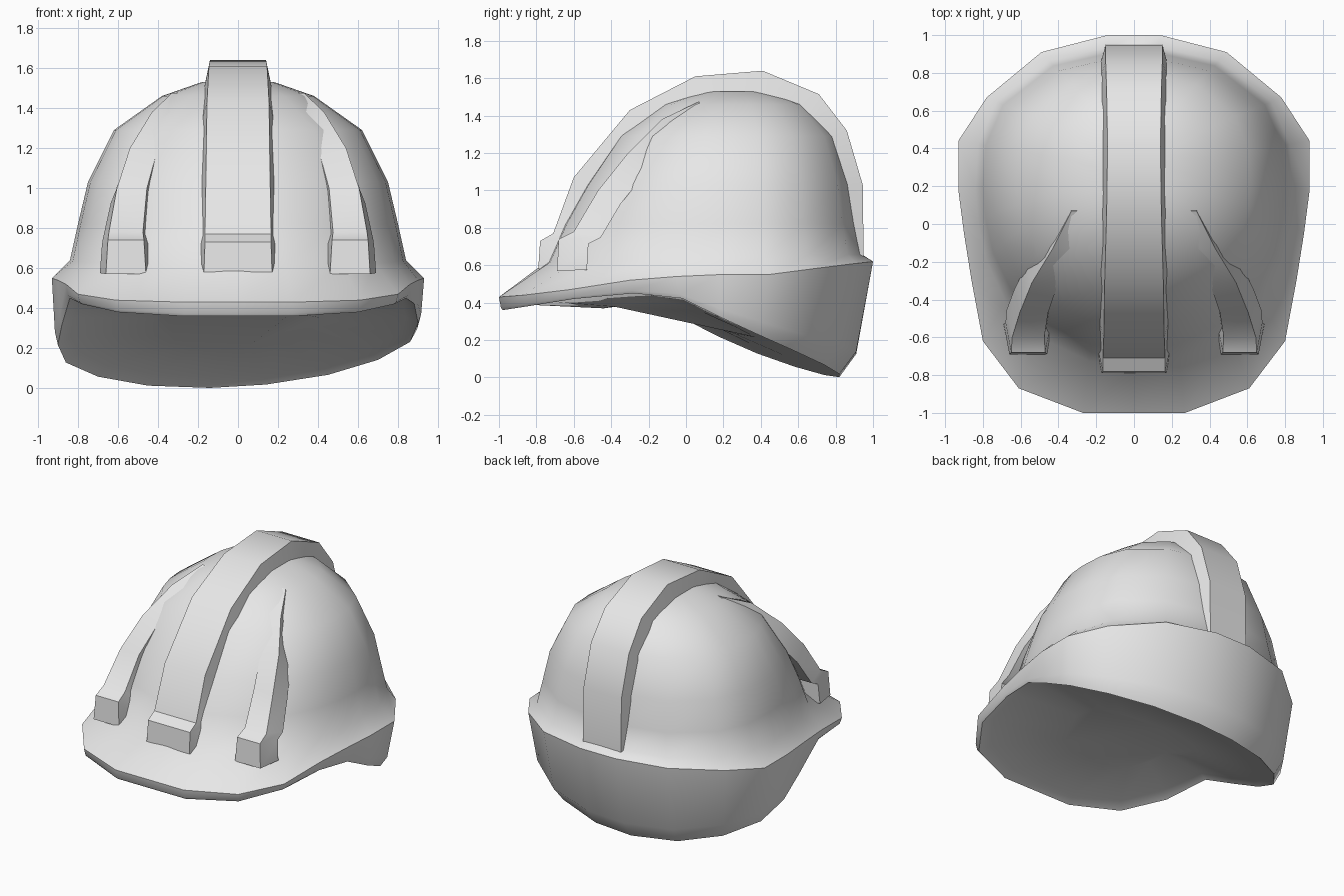
import bpy, math
from mathutils import Vector

if "Cube" in bpy.data.objects:
    bpy.data.objects.remove(bpy.data.objects["Cube"])

mat = bpy.data.materials.new("light_grey")
mat.diffuse_color = (0.8, 0.8, 0.8, 1)
mat.use_nodes = True
mat.node_tree.nodes["Principled BSDF"].inputs["Base Color"].default_value = mat.diffuse_color


def make(name, verts, faces, angle=40):
    me = bpy.data.meshes.new(name)
    me.from_pydata([tuple(v) for v in verts], [], faces)
    me.materials.append(mat)
    ob = bpy.data.objects.new(name, me)
    bpy.context.collection.objects.link(ob)
    bpy.ops.object.select_all(action='DESELECT')
    bpy.context.view_layer.objects.active = ob
    ob.select_set(True)
    bpy.ops.object.mode_set(mode='EDIT')
    bpy.ops.mesh.select_all(action='SELECT')
    bpy.ops.mesh.normals_make_consistent(inside=False)
    bpy.ops.object.mode_set(mode='OBJECT')
    bpy.ops.object.shade_smooth_by_angle(angle=math.radians(angle))
    return ob


def loft(rings, closed):
    """Quads between successive rings; returns vertices and faces."""
    n = len(rings[0])
    verts = [v for r in rings for v in r]
    faces = []
    for i in range(len(rings) - 1):
        for j in range(n if closed else n - 1):
            k = (j + 1) % n
            faces.append((i * n + j, i * n + k, (i + 1) * n + k, (i + 1) * n + j))
    return verts, faces


def mirror_ring(half):
    return [Vector(p) for p in half] + [Vector((-x, y, z)) for x, y, z in half[-2:0:-1]]


# Rim outlines, front centre round to back centre
upper = mirror_ring([(0, -1, .43), (.27, -1, .43), (.61, -.87, .44), (.80, -.62, .47),
                     (.86, -.30, .52), (.90, -.05, .54), (.93, .18, .55), (.93, .44, .55),
                     (.78, .67, .58), (.49, .91, .61), (.14, 1, .62), (0, 1, .62)])
lower = mirror_ring([(0, -.98, .36), (.27, -.98, .36), (.60, -.85, .38), (.78, -.60, .42),
                     (.84, -.28, .45), (.88, -.02, .37), (.90, .18, .27), (.86, .38, .18),
                     (.70, .58, .10), (.45, .74, .04), (.14, .82, .01), (0, .82, .01)])
for p in lower:     # the rim hangs slightly lower on one side
    if p.y > -.2:
        p.z += .06 * p.x
middle = []
for u, l in zip(upper, lower):
    m = u.lerp(l, .5)
    m.z = l.z + .2 * (u.z - l.z)
    middle.append(m)

# Shell: underside, rim, ledge and dome
YC = .25


def dome_ring(z, hw, yf, yb, tilt=0):
    ring = []
    for u in upper:
        dx, dy = u.x / .93, (u.y - YC) / (1.25 if u.y < YC else .75)
        n = 2.3
        s = (abs(dx) ** n + abs(dy) ** n) ** (-1 / n)
        y = YC + dy * s * ((YC - yf) if dy < 0 else (yb - YC))
        ring.append(Vector((dx * s * hw, y, z + tilt * y)))
    return ring


def inset(f, lift):
    return [Vector((p.x * f, p.y * f, .25 + (p.z - .25) * f + lift)) for p in lower]


rings = [inset(.45, .07), inset(.93, .04), lower, middle, upper,
         dome_ring(.635, .84, -.75, .94, .025),
         dome_ring(.82, .80, -.66, .91),
         dome_ring(1.03, .75, -.54, .88),
         dome_ring(1.29, .62, -.36, .80),
         dome_ring(1.46, .38, -.14, .64),
         dome_ring(1.53, .18, .06, .45)]
verts, faces = loft(rings, True)
n = len(upper)
faces.append(tuple(range(n)))
faces.append(tuple(range(len(verts) - n, len(verts))))
make("helmet_shell", verts, faces, 45)


# Raised ridges: trapezoid section swept along a path, rooted inside the dome
def ridge(name, path, widths, side=1, flare=.035, depth=.84):
    core = Vector((0, .2, .6))
    rings = []
    for p, w in zip(path, widths):
        p = Vector(p)
        base = core + (p - core) * depth
        base.x = p.x
        rings.append([Vector((side * (q.x + dx), q.y, q.z)) for q, dx in
                      ((base, -w - flare), (p, -w), (p, w), (base, w + flare))])
    verts, faces = loft(rings, True)
    last = len(verts) - 4
    faces += [(0, 1, 2, 3), (last, last + 1, last + 2, last + 3)]
    make(name, verts, faces, 38)


ridge("centre_ridge",
      [(0, -.79, .58), (0, -.78, .73), (0, -.71, .77), (0, -.6, 1.07), (0, -.3, 1.43),
       (0, .05, 1.61), (0, .41, 1.64), (0, .71, 1.515), (0, .86, 1.32), (0, .945, 1.03),
       (0, .95, .64)],
      [.17, .165, .165, .16, .155, .145, .14, .145, .15, .15, .15])

for side, label in ((1, "right"), (-1, "left")):
    ridge("side_ridge_" + label,
          [(.56, -.69, .57), (.56, -.68, .74), (.56, -.6, .78), (.53, -.47, 1.0),
           (.47, -.31, 1.2), (.37, -.13, 1.38), (.28, .07, 1.475)],
          [.10, .09, .085, .075, .07, .06, .05], side, .03, .82)
